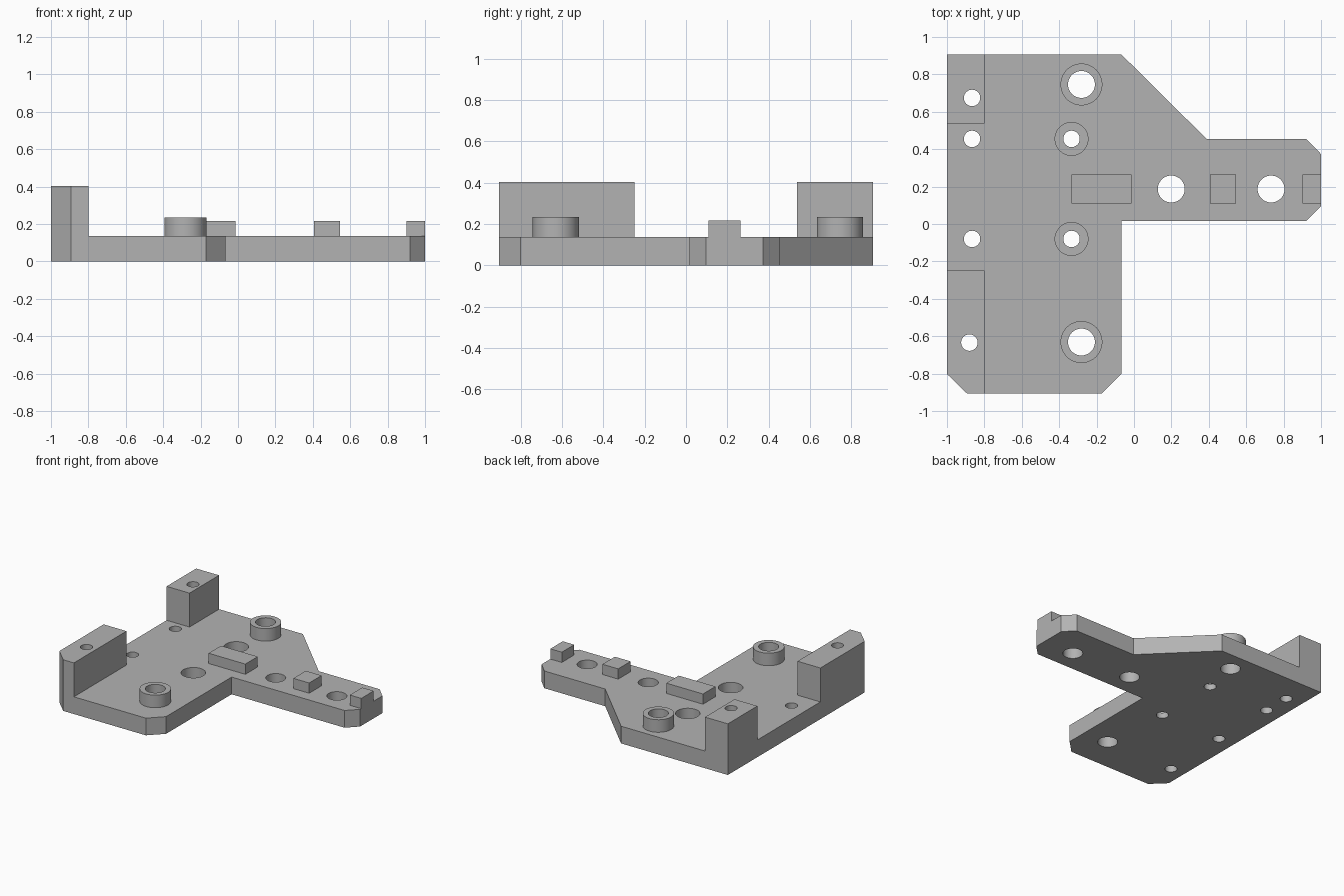
import bpy
import bmesh
import math
from mathutils import Matrix

cube = bpy.data.objects.get("Cube")
if cube:
    bpy.data.objects.remove(cube, do_unlink=True)

PLATE = 0.136      # plate thickness
WALL = 0.404       # end wall height
KEY = 0.217        # locating key height
BOSS = 0.235       # boss height
ARM_Y = 0.187      # centre line of the arm
SEGMENTS = 48

grey = bpy.data.materials.new("machined_grey")
grey.use_nodes = True
colour = (0.45, 0.45, 0.45, 1)
grey.diffuse_color = colour
grey.node_tree.nodes["Principled BSDF"].inputs["Base Color"].default_value = colour


def finish(name, bm):
    bmesh.ops.recalc_face_normals(bm, faces=bm.faces)
    mesh = bpy.data.meshes.new(name)
    bm.to_mesh(mesh)
    bm.free()
    mesh.materials.append(grey)
    obj = bpy.data.objects.new(name, mesh)
    bpy.context.collection.objects.link(obj)
    return obj


def prism(name, outline, z0, z1):
    bm = bmesh.new()
    face = bm.faces.new([bm.verts.new((x, y, z0)) for x, y in outline])
    top = bmesh.ops.extrude_face_region(bm, geom=[face])["geom"]
    verts = [v for v in top if isinstance(v, bmesh.types.BMVert)]
    bmesh.ops.translate(bm, vec=(0, 0, z1 - z0), verts=verts)
    return finish(name, bm)


def block(name, x0, x1, y0, y1, z0, z1):
    return prism(name, [(x0, y0), (x1, y0), (x1, y1), (x0, y1)], z0, z1)


def cylinders(name, spots, z0, z1):
    bm = bmesh.new()
    for x, y, r in spots:
        bmesh.ops.create_cone(bm, cap_ends=True, segments=SEGMENTS, radius1=r, radius2=r,
                              depth=z1 - z0, matrix=Matrix.Translation((x, y, (z0 + z1) / 2)))
    return finish(name, bm)


def combine(target, tool, operation):
    mod = target.modifiers.new(operation.lower(), "BOOLEAN")
    mod.operation = operation
    mod.solver = "EXACT"
    mod.object = tool
    bpy.context.view_layer.objects.active = target
    bpy.ops.object.modifier_apply(modifier=mod.name)


# Plate with chamfered corners and a side arm
body = prism("bracket_plate", [
    (-1, 0.906), (-1, -0.802), (-0.893, -0.906), (-0.171, -0.906), (-0.067, -0.802),
    (-0.067, 0.016), (0.92, 0.016), (1, 0.096), (1, 0.374), (0.92, 0.455),
    (0.388, 0.455), (-0.067, 0.906)], 0, PLATE)

# Flush end walls and arm tip key, fused with the plate
fused = [
    prism("front_wall", [(-1, -0.249), (-1, -0.802), (-0.893, -0.906),
                         (-0.8, -0.906), (-0.8, -0.249)], 0, WALL),
    block("back_wall", -1, -0.8, 0.537, 0.906, 0, WALL),
    block("tip_key", 0.9, 1, 0.11, 0.265, 0, KEY),
]
for part in fused:
    combine(body, part, "UNION")
    bpy.data.objects.remove(part, do_unlink=True)

# Free standing keys on the arm line
long_key = block("long_key", -0.334, -0.013, 0.11, 0.265, PLATE, KEY)
short_key = block("short_key", 0.407, 0.545, 0.11, 0.265, PLATE, KEY)

# Raised bosses
BOSS_X = -0.281
front_boss = cylinders("front_boss", [(BOSS_X, -0.631, 0.112)], PLATE, BOSS)
back_boss = cylinders("back_boss", [(BOSS_X, 0.746, 0.112)], PLATE, BOSS)

# Through holes and counterbores
large = [(BOSS_X, -0.631), (BOSS_X, 0.746), (0.199, ARM_Y), (0.733, ARM_Y)]
sunk = [(-0.334, 0.455), (-0.334, -0.08)]
small = [(-0.866, 0.674), (-0.866, 0.455), (-0.866, -0.08), (-0.88, -0.634)] + sunk
holes = cylinders("hole_cutter", [(x, y, 0.072) for x, y in large]
                  + [(x, y, 0.044) for x, y in small], -0.1, 0.6)
bores = cylinders("counterbore_cutter", [(x, y, 0.088) for x, y in sunk], 0.045, 0.3)
for part in (body, front_boss, back_boss):
    combine(part, holes, "DIFFERENCE")
combine(body, bores, "DIFFERENCE")
for cutter in (holes, bores):
    bpy.data.objects.remove(cutter, do_unlink=True)

# Round surfaces smooth, edges sharp
for part in (body, front_boss, back_boss):
    bpy.ops.object.select_all(action="DESELECT")
    part.select_set(True)
    bpy.context.view_layer.objects.active = part
    bpy.ops.object.shade_smooth_by_angle(angle=math.radians(30))
